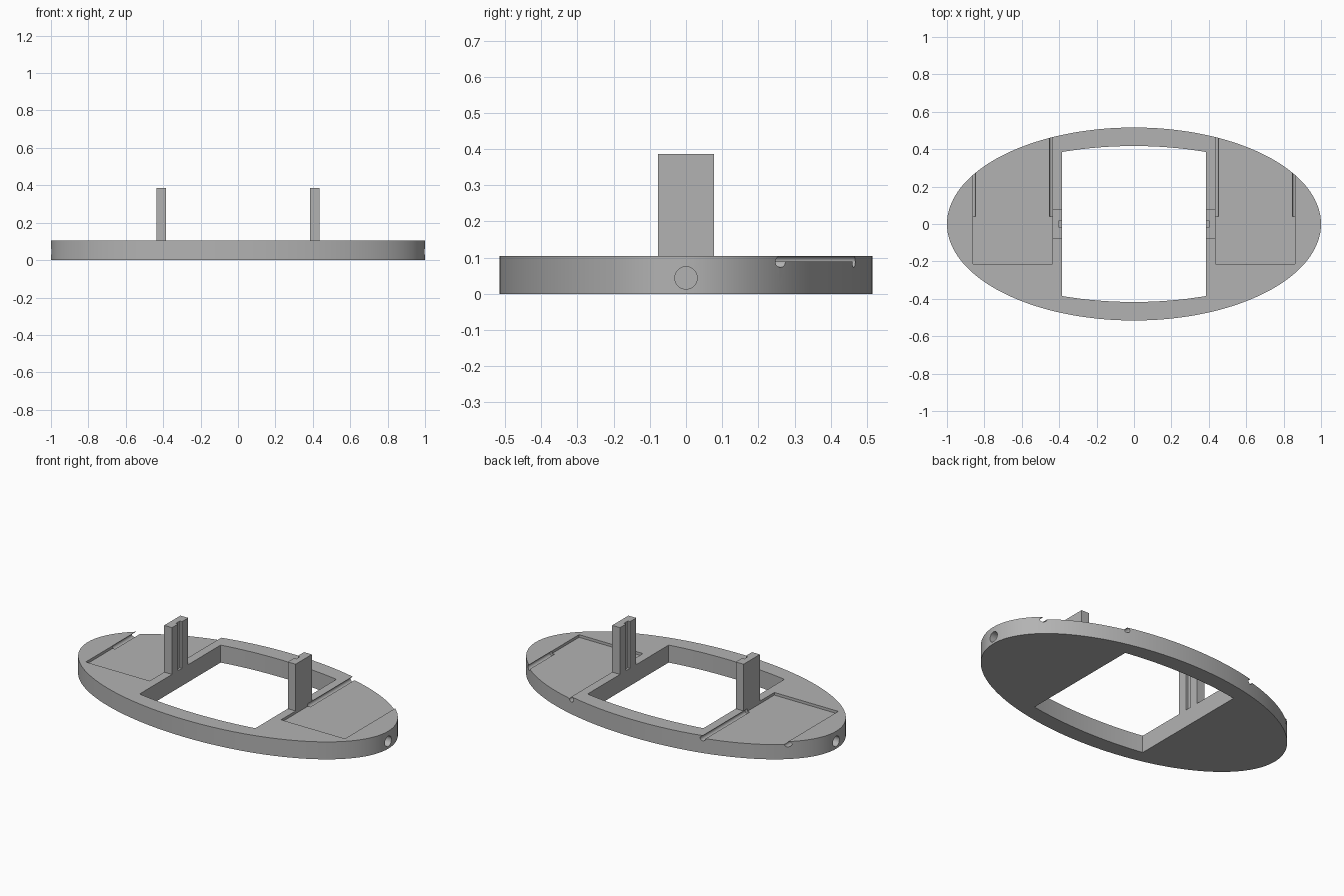
import bpy, bmesh, math
from mathutils import Matrix

cube = bpy.data.objects.get("Cube")
if cube:
    bpy.data.objects.remove(cube, do_unlink=True)

HEIGHT = 0.105
OUT_X, OUT_Y = 1.0, 0.516
HOLE_X, HOLE_Y = 0.385, 0.417
POST_X = 0.437                      # outer face of posts, inner edge of recesses
REC_X = 0.862
FLOOR = 0.089

grey = bpy.data.materials.new("plain grey")
grey.use_nodes = True
grey.diffuse_color = (0.45, 0.45, 0.45, 1)
grey.node_tree.nodes["Principled BSDF"].inputs["Base Color"].default_value = (0.45, 0.45, 0.45, 1)


def finish(name, bm):
    bmesh.ops.recalc_face_normals(bm, faces=bm.faces)
    mesh = bpy.data.meshes.new(name)
    bm.to_mesh(mesh)
    bm.free()
    mesh.materials.append(grey)
    obj = bpy.data.objects.new(name, mesh)
    bpy.context.collection.objects.link(obj)
    return obj


def prism(name, outline, z0, z1):
    """Extrude an xy outline from z0 to z1."""
    bm = bmesh.new()
    face = bm.faces.new([bm.verts.new((x, y, z0)) for x, y in outline])
    top = bmesh.ops.extrude_face_region(bm, geom=[face])["geom"]
    bmesh.ops.translate(bm, vec=(0, 0, z1 - z0),
                        verts=[v for v in top if isinstance(v, bmesh.types.BMVert)])
    return finish(name, bm)


def rod(name, radius, start, end, axis):
    """Cylinder along the X or Y axis between two points."""
    length = sum(abs(b - a) for a, b in zip(start, end))
    middle = [(a + b) / 2 for a, b in zip(start, end)]
    turn = Matrix.Rotation(math.pi / 2, 4, "Y" if axis == "X" else "X")
    bm = bmesh.new()
    bmesh.ops.create_cone(bm, cap_ends=True, segments=30, radius1=radius, radius2=radius,
                          depth=length, matrix=Matrix.Translation(middle) @ turn)
    return finish(name, bm)


def rect(x0, x1, y0, y1):
    return [(x0, y0), (x1, y0), (x1, y1), (x0, y1)]


def cut(target, cutter):
    mod = target.modifiers.new("cut", "BOOLEAN")
    mod.operation, mod.solver, mod.object = "DIFFERENCE", "EXACT", cutter
    cutter.hide_render = True
    bpy.context.view_layer.objects.active = target
    bpy.ops.object.modifier_apply(modifier=mod.name)
    bpy.data.objects.remove(cutter, do_unlink=True)


# Elliptical base plate
N = 144
base = prism("base_plate", [(OUT_X * math.cos(2 * math.pi * i / N),
                             OUT_Y * math.sin(2 * math.pi * i / N)) for i in range(N)], 0, HEIGHT)

# Central opening: straight sides, gently bowed front and back
xs = [HOLE_X * (i / 8 - 1) for i in range(17)]
bow = [(x, HOLE_Y * math.sqrt(1 - x * x)) for x in xs]
cut(base, prism("opening_cutter", bow + [(-x, -y) for x, y in bow], -0.1, 0.3))

for side, label in ((1, "left"), (-1, "right")):
    # Shallow recess open at the back, with round undercut grooves along both edges
    cut(base, prism("recess_cutter", rect(side * POST_X, side * REC_X, -0.215, 0.7), FLOOR, 0.3))
    for x in (POST_X, REC_X):
        cut(base, rod("groove_cutter", 0.0155, (side * x, 0.04, FLOOR - 0.0005),
                      (side * x, 0.7, FLOOR - 0.0005), "Y"))
    # Round blind hole in the narrow end
    cut(base, rod("end_hole_cutter", 0.031, (side * 0.92, 0, 0.044), (side * 1.1, 0, 0.044), "X"))

    # Upright post with a slot down its inner face
    half, slot, deep = 0.077, 0.018, HOLE_X + 0.015
    outline = [(HOLE_X, -half), (POST_X, -half), (POST_X, half), (HOLE_X, half),
               (HOLE_X, slot), (deep, slot), (deep, -slot), (HOLE_X, -slot)]
    prism(label + "_post", [(side * x, y) for x, y in outline], HEIGHT, 0.386)

# Smooth the curved walls, keep the corners crisp
bpy.ops.object.select_all(action="DESELECT")
base.select_set(True)
bpy.context.view_layer.objects.active = base
bpy.ops.object.shade_smooth_by_angle(angle=math.radians(25))
